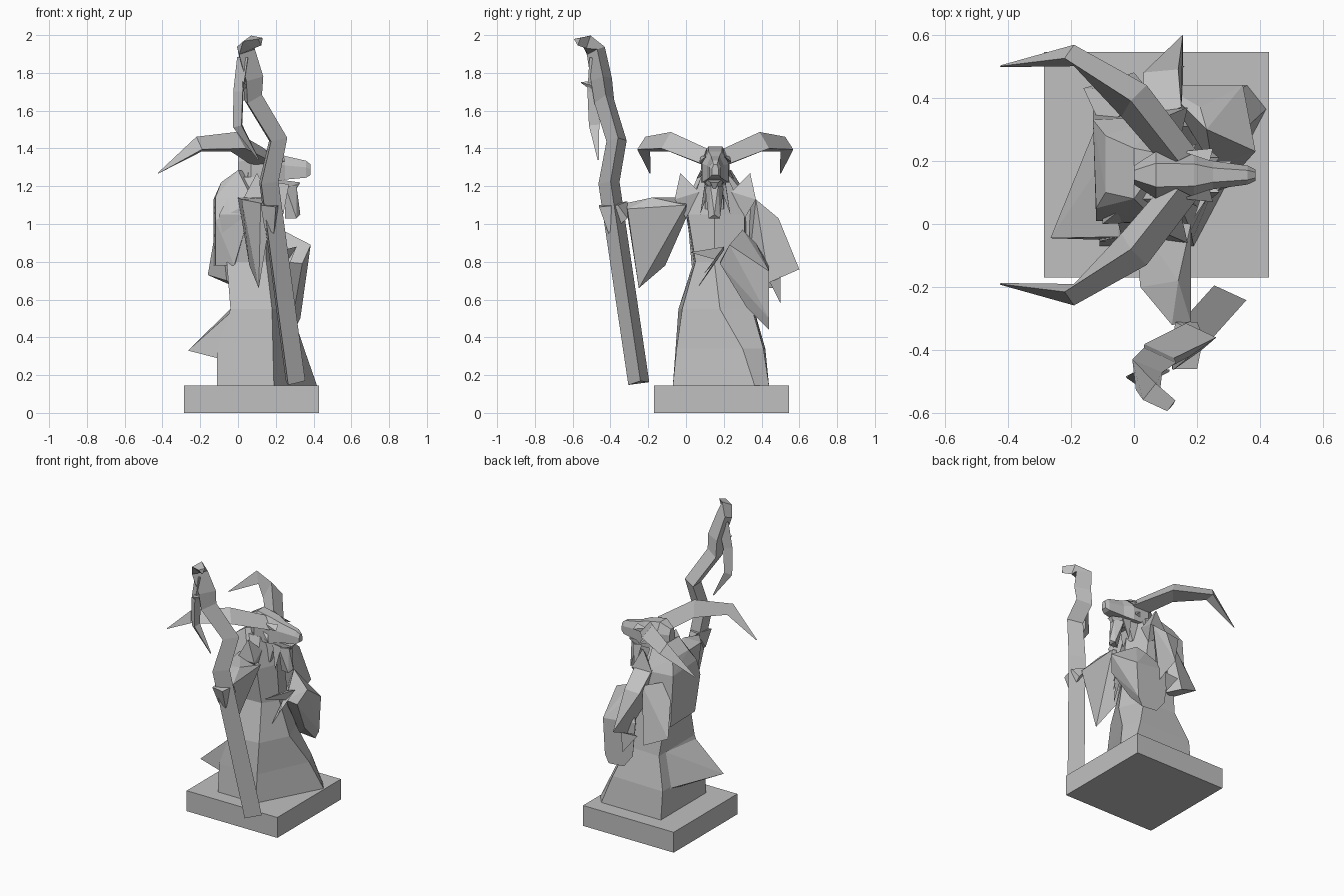
import bpy, bmesh, math
from mathutils import Vector

stone = bpy.data.materials.new("grey_stone")
stone.diffuse_color = (0.53, 0.53, 0.53, 1)
MID = 0.155  # y of the figure's own mirror plane


def finish(name, bm):
    bmesh.ops.recalc_face_normals(bm, faces=bm.faces)
    me = bpy.data.meshes.new(name)
    bm.to_mesh(me)
    bm.free()
    me.materials.append(stone)
    ob = bpy.data.objects.new(name, me)
    bpy.context.collection.objects.link(ob)
    return ob


def hull(name, pts, mirror=False):
    """Faceted solid around a few points."""
    for side in ((1, -1) if mirror else (1,)):
        bm = bmesh.new()
        for x, y, z in pts:
            bm.verts.new((x, y if side == 1 else 2 * MID - y, z))
        bmesh.ops.convex_hull(bm, input=bm.verts)
        loose = [v for v in bm.verts if not v.link_faces]
        bmesh.ops.delete(bm, geom=loose, context='VERTS')
        finish(name + ("_far" if side == -1 else ""), bm)


def loft(name, rings, mirror=False):
    for side in ((1, -1) if mirror else (1,)):
        bm = bmesh.new()
        vs = [[bm.verts.new((x, y if side == 1 else 2 * MID - y, z)) for x, y, z in r] for r in rings]
        n = len(vs[0])
        for a, b in zip(vs, vs[1:]):
            for i in range(n):
                bm.faces.new((a[i], a[(i + 1) % n], b[(i + 1) % n], b[i]))
        bm.faces.new(vs[0])
        bm.faces.new(vs[-1])
        finish(name + ("_far" if side == -1 else ""), bm)


def tube(name, path, turn):
    """Three-sided rod along a path of (x, y, z, radius)."""
    pts = [Vector(p[:3]) for p in path]
    rings = []
    for i, p in enumerate(pts):
        d = (pts[min(i + 1, len(pts) - 1)] - pts[max(i - 1, 0)]).normalized()
        u = d.cross(Vector((0, 1, 0))).normalized()
        w = d.cross(u)
        rings.append([p + path[i][3] * (math.cos(t) * u + math.sin(t) * w) for t in
                      (turn + 2 * math.pi * k / 3 for k in range(3))])
    loft(name, rings)


# plinth
hull("plinth", [(x, y, z) for x in (-0.285, 0.428) for y in (-0.17, 0.545) for z in (0, 0.145)])

# robe: five-cornered rings from hem to neck
robe = [(0.14, [(-0.11, -0.07), (0.19, -0.07), (0.42, 0.365), (0.36, 0.44), (-0.11, 0.44)]),
        (0.34, [(-0.11, -0.055), (0.185, -0.05), (0.35, 0.30), (0.29, 0.41), (-0.11, 0.42)]),
        (0.55, [(-0.04, -0.04), (0.18, -0.02), (0.28, 0.18), (0.21, 0.35), (-0.04, 0.36)]),
        (0.80, [(-0.06, 0.04), (0.15, 0.05), (0.22, 0.15), (0.17, 0.31), (-0.06, 0.32)]),
        (1.05, [(-0.10, 0.0), (0.14, 0.01), (0.20, 0.15), (0.14, 0.31), (-0.10, 0.33)]),
        (1.25, [(0.0, 0.08), (0.12, 0.08), (0.17, 0.15), (0.12, 0.22), (0.0, 0.22)])]
loft("robe", [[(x, y, z) for x, y in ring] for z, ring in robe])
hull("trailing_hem", [(-0.265, -0.045, 0.33), (-0.11, 0.22, 0.30), (-0.08, 0.41, 0.33),
                      (-0.03, -0.04, 0.54), (-0.03, 0.3, 0.56), (-0.11, -0.05, 0.29)])

# hunched cape
hull("cape_hump", [(-0.12, 0.05, 1.14), (-0.13, 0.33, 1.13), (-0.09, 0.1, 1.22), (-0.09, 0.28, 1.22),
                   (0.0, 0.08, 1.285), (0.0, 0.24, 1.285), (-0.12, 0.01, 1.02), (-0.02, 0.03, 0.78),
                   (-0.12, 0.07, 0.78), (0.08, 0.0, 1.12), (0.10, 0.22, 1.27), (0.08, 0.34, 1.12),
                   (-0.13, 0.36, 0.78), (0.04, 0.36, 0.78)])
hull("cape_fold", [(-0.16, 0.43, 0.73), (-0.1, 0.3, 1.08), (0.0, 0.48, 0.66), (0.05, 0.38, 0.66),
                   (0.05, 0.42, 1.05), (-0.06, 0.3, 0.7)])
# collar points
hull("collar", [(0.10, -0.03, 1.27), (0.02, -0.04, 1.12), (0.17, -0.06, 1.13), (0.14, 0.07, 1.17),
                (0.14, 0.0, 1.03)], mirror=True)

# raised arm with hanging sleeve, fist
hull("sleeve", [(0.0, 0.02, 1.14), (0.18, 0.0, 1.1), (0.02, -0.2, 1.13), (0.14, -0.18, 1.14),
                (0.12, -0.32, 1.11), (0.18, -0.31, 1.08), (0.11, -0.25, 0.66), (0.06, -0.11, 0.78),
                (0.09, 0.0, 1.03)])
hull("fist", [(0.12, -0.46, 1.10), (0.2, -0.46, 1.09), (0.22, -0.36, 1.10), (0.13, -0.31, 1.12),
              (0.2, -0.31, 1.03), (0.19, -0.41, 0.95), (0.14, -0.42, 0.98)])

# bent arm around the tablet
hull("bent_sleeve", [(0.03, 0.33, 1.14), (0.15, 0.37, 1.13), (0.03, 0.48, 1.02), (0.14, 0.49, 1.03),
                     (0.155, 0.6, 0.76), (0.155, 0.44, 0.69), (0.1, 0.34, 0.85)])
hull("cuff_point", [(0.1, 0.44, 0.7), (0.15, 0.5, 0.58), (0.16, 0.5, 0.72), (0.04, 0.49, 0.72)])
hull("tablet", [(0.23, 0.30, 0.97), (0.385, 0.23, 0.89), (0.21, 0.37, 0.9), (0.09, 0.44, 0.78),
                (0.345, 0.44, 0.75), (0.11, 0.44, 0.54), (0.18, 0.44, 0.45), (0.30, 0.44, 0.44),
                (0.33, 0.44, 0.50), (0.30, 0.32, 0.56), (0.34, 0.18, 0.79), (0.25, 0.18, 0.8)])
# small hand gripping the tablet front
for i, (x, y, z) in enumerate([(0.22, 0.06, 0.66), (0.25, 0.09, 0.73), (0.19, 0.02, 0.85)]):
    hull(f"finger_{i}", [(x, y, z), (0.31, 0.2, 0.88), (0.25, 0.2, 0.86), (0.27, 0.16, 0.81)])

# horned head
loft("head", [[(x, MID - w, z0), (x, MID - w, z1), (x, MID - w * 0.5, z2),
               (x, MID + w * 0.5, z2), (x, MID + w, z1), (x, MID + w, z0)]
              for x, w, z0, z1, z2 in [(0.0, 0.03, 1.27, 1.33, 1.37), (0.07, 0.075, 1.22, 1.34, 1.41),
                                       (0.19, 0.07, 1.22, 1.32, 1.385), (0.25, 0.045, 1.235, 1.31, 1.36),
                                       (0.36, 0.03, 1.245, 1.30, 1.335), (0.385, 0.018, 1.26, 1.29, 1.315)]])
hull("neck", [(0.02, 0.09, 1.1), (0.02, 0.21, 1.1), (0.18, 0.1, 1.08), (0.18, 0.2, 1.08),
              (0.06, 0.09, 1.3), (0.06, 0.21, 1.3), (0.22, 0.11, 1.25), (0.22, 0.19, 1.25)])
hull("jaw", [(0.18, 0.1, 1.24), (0.18, 0.2, 1.24), (0.33, 0.13, 1.22), (0.33, 0.17, 1.22),
             (0.2, 0.11, 1.17), (0.2, 0.19, 1.17), (0.3, 0.15, 1.17)])
hull("brow", [(0.15, 0.08, 1.36), (0.25, 0.07, 1.33), (0.24, 0.11, 1.36), (0.17, 0.08, 1.32)], mirror=True)
hull("ear", [(0.12, 0.09, 1.31), (0.17, 0.09, 1.29), (0.2, 0.055, 1.24), (0.14, 0.08, 1.25)], mirror=True)
hull("beard", [(0.25, 0.10, 1.2), (0.25, 0.2, 1.2), (0.31, 0.13, 1.2), (0.31, 0.17, 1.2),
               (0.25, 0.13, 1.03), (0.31, 0.12, 1.03), (0.31, 0.18, 1.03), (0.33, 0.15, 1.05)])
hull("beard_lock", [(0.2, 0.1, 1.22), (0.27, 0.1, 1.21), (0.25, 0.13, 1.2), (0.24, 0.075, 1.05)], mirror=True)

# sweeping three-sided horns
loft("horn", [[(0.14, 0.11, 1.40), (0.09, 0.12, 1.30), (0.20, 0.08, 1.32)],
              [(-0.01, -0.08, 1.487), (-0.04, -0.03, 1.385), (0.04, -0.13, 1.40)],
              [(-0.22, -0.215, 1.462), (-0.19, -0.19, 1.385), (-0.19, -0.258, 1.395)],
              [(-0.425, -0.19, 1.27), (-0.422, -0.187, 1.267), (-0.422, -0.193, 1.267)]], mirror=True)

# crooked staff with hooked top and hanging splinter
TURN = math.radians(65)
tube("staff", [(0.292, -0.247, 0.16, 0.065), (0.15, -0.405, 1.22, 0.065), (0.20, -0.365, 1.445, 0.062),
               (0.07, -0.43, 1.66, 0.062), (0.07, -0.445, 1.77, 0.065), (0.03, -0.475, 1.92, 0.06),
               (0.06, -0.53, 1.965, 0.042), (0.12, -0.575, 1.97, 0.025)], TURN)
tube("splinter", [(0.035, -0.475, 1.88, 0.04), (0.01, -0.49, 1.70, 0.035),
                  (0.005, -0.485, 1.52, 0.032), (0.11, -0.465, 1.34, 0.004)], TURN)
hull("splinter_barb", [(0.02, -0.49, 1.76), (0.03, -0.56, 1.75), (0.02, -0.49, 1.70), (0.05, -0.48, 1.73)])
